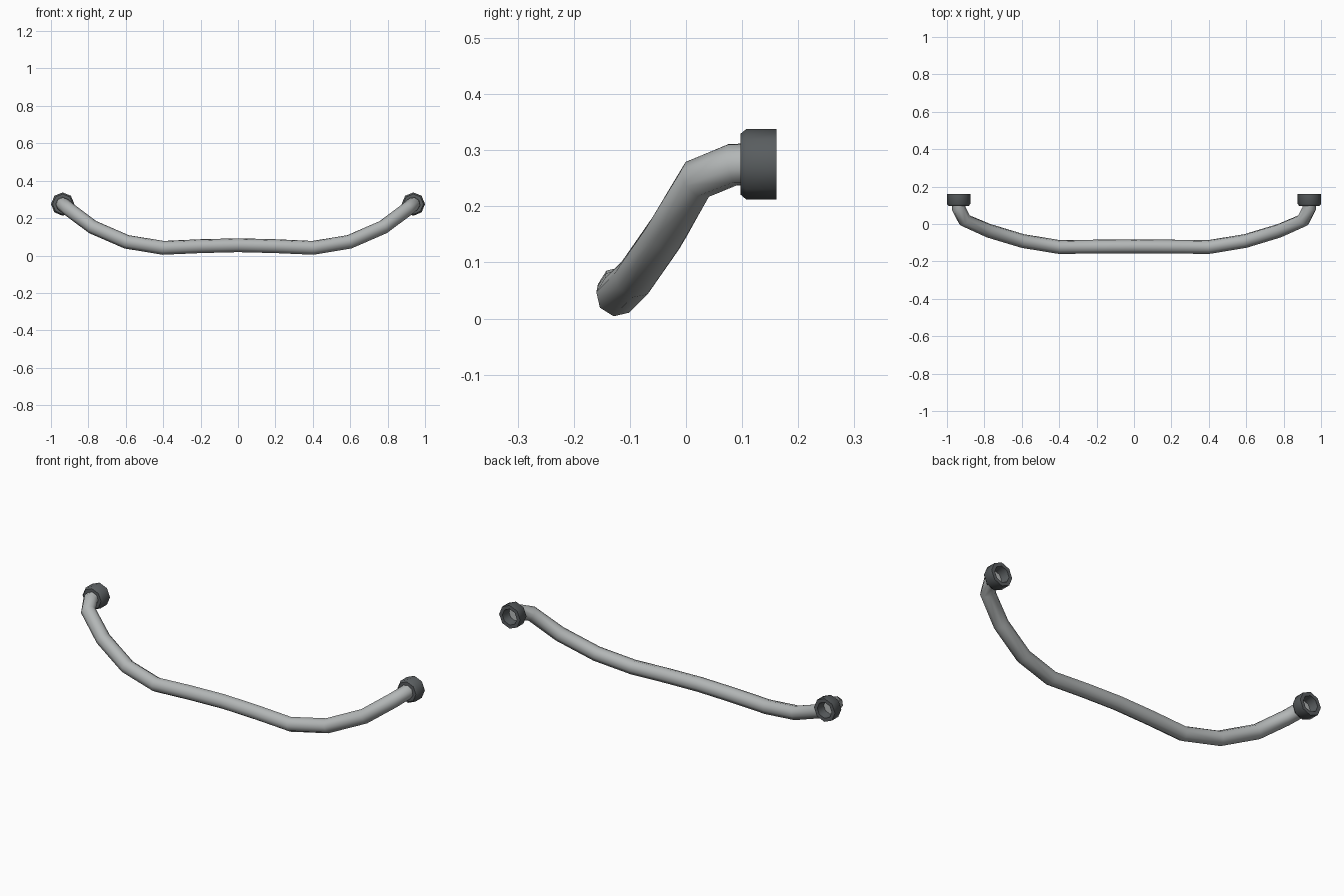
import bpy, bmesh, math
from mathutils import Vector

if "Cube" in bpy.data.objects:
    bpy.data.objects.remove(bpy.data.objects["Cube"])


def material(name, rgb):
    m = bpy.data.materials.new(name)
    m.diffuse_color = (*rgb, 1)
    m.use_nodes = True
    m.node_tree.nodes["Principled BSDF"].inputs["Base Color"].default_value = m.diffuse_color
    return m


STEEL = material("light steel", (0.45, 0.47, 0.47))
DARK = material("dark grey", (0.10, 0.11, 0.115))


def smooth(ob, angle):
    bpy.ops.object.select_all(action='DESELECT')
    ob.select_set(True)
    bpy.context.view_layer.objects.active = ob
    bpy.ops.object.shade_smooth_by_angle(angle=math.radians(angle))


# Bent bar: eight-sided tube swept along a mirrored path
half = [(0, -0.12, 0.055), (0.2, -0.121, 0.05), (0.4, -0.123, 0.041),
        (0.595, -0.091, 0.073), (0.777, -0.036, 0.152),
        (0.905, 0.02, 0.248), (0.937, 0.083, 0.274), (0.9375, 0.115, 0.275)]
path = [Vector((-x, y, z)) for x, y, z in half[:0:-1]] + [Vector(p) for p in half]
SIDES, R = 8, 0.0375
bm = bmesh.new()
rings = []
for i, p in enumerate(path):
    d_in = (p - path[max(i - 1, 0)]).normalized()
    d_out = (path[min(i + 1, len(path) - 1)] - p).normalized()
    t = (d_in + d_out).normalized()
    if i == 0:
        u = t.cross(Vector((0, 0, 1))).normalized()
    else:
        u = (u - t * u.dot(t)).normalized()
    v = t.cross(u)
    rings.append([bm.verts.new(p + R * (math.cos(a) * u + math.sin(a) * v))
                  for a in (2 * math.pi * k / SIDES for k in range(SIDES))])
for a, b in zip(rings, rings[1:]):
    for k in range(SIDES):
        n = (k + 1) % SIDES
        bm.faces.new((a[k], a[n], b[n], b[k]))
bm.faces.new(rings[0])
bm.faces.new(rings[-1])
bmesh.ops.recalc_face_normals(bm, faces=bm.faces)
me = bpy.data.meshes.new("bent_bar")
bm.to_mesh(me)
bm.free()
bar = bpy.data.objects.new("bent_bar", me)
bpy.context.collection.objects.link(bar)
me.materials.append(STEEL)
smooth(bar, 60)

# End collars: lathed octagonal sockets, open to the back
profile = [(0.034, 0.097), (0.054, 0.097), (0.0625, 0.107),
           (0.0625, 0.161), (0.043, 0.161), (0.036, 0.112)]


def collar(name, x):
    bm = bmesh.new()
    loops = [[bm.verts.new((x + r * math.cos(k * math.pi / 4), y,
                            0.275 + r * math.sin(k * math.pi / 4)))
              for k in range(8)] for r, y in profile]
    for i in range(len(loops)):
        a, b = loops[i], loops[(i + 1) % len(loops)]
        for k in range(8):
            n = (k + 1) % 8
            bm.faces.new((a[k], a[n], b[n], b[k]))
    bmesh.ops.recalc_face_normals(bm, faces=bm.faces)
    me = bpy.data.meshes.new(name)
    bm.to_mesh(me)
    bm.free()
    ob = bpy.data.objects.new(name, me)
    bpy.context.collection.objects.link(ob)
    me.materials.append(DARK)
    smooth(ob, 50)


collar("left_collar", -0.9375)
collar("right_collar", 0.9375)
